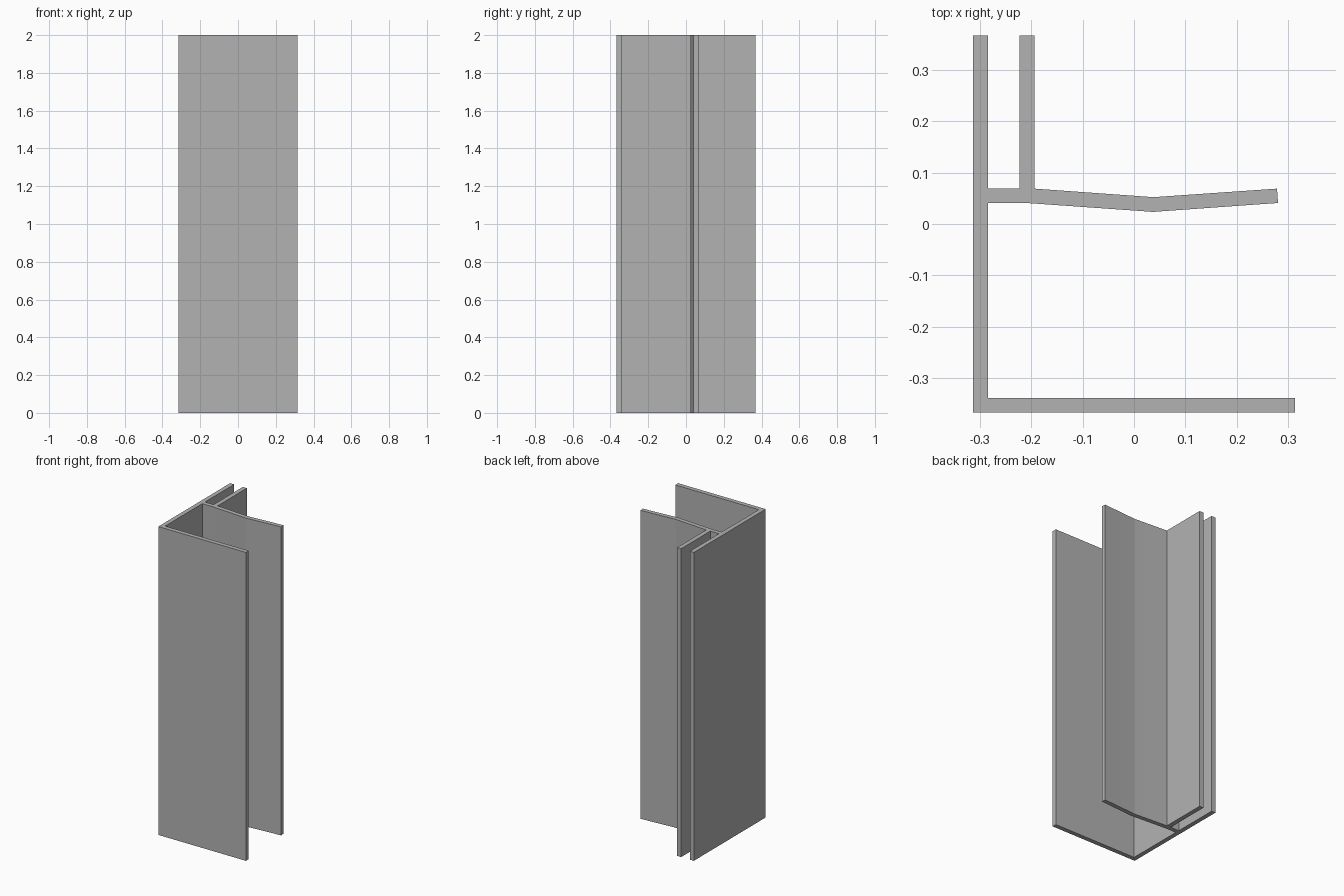
import bpy
import bmesh
import math

cube = bpy.data.objects.get("Cube")
if cube:
    bpy.data.objects.remove(cube, do_unlink=True)

HEIGHT = 2.0

# Plain grey finish
grey = bpy.data.materials.new("plain grey")
grey.use_nodes = True
grey.diffuse_color = (0.45, 0.45, 0.45, 1)
grey.node_tree.nodes["Principled BSDF"].inputs["Base Color"].default_value = (0.45, 0.45, 0.45, 1)

# Cross-section, counter-clockwise
outline = [
    # side wall and front flange
    (-0.314, 0.368), (-0.314, -0.368), (0.314, -0.368), (0.314, -0.339), (-0.285, -0.339),
    # front side of the bridge and bent web
    (-0.285, 0.041), (-0.21, 0.041), (0.025, 0.0245), (0.037, 0.0235), (0.049, 0.0245), (0.281, 0.041),
    # back side of the bent web
    (0.279, 0.069), (0.047, 0.053), (0.038, 0.0525), (0.029, 0.053), (-0.194, 0.069),
    # rear lip, then the slot between lip and wall
    (-0.194, 0.368), (-0.223, 0.368), (-0.223, 0.069), (-0.285, 0.069), (-0.285, 0.368),
]


def extrude_profile(name, points, height, material):
    bm = bmesh.new()
    base = bm.faces.new([bm.verts.new((x, y, 0)) for x, y in points])
    swept = bmesh.ops.extrude_face_region(bm, geom=[base], use_keep_orig=True)
    top = [v for v in swept["geom"] if isinstance(v, bmesh.types.BMVert)]
    bmesh.ops.translate(bm, verts=top, vec=(0, 0, height))
    bmesh.ops.recalc_face_normals(bm, faces=bm.faces[:])
    mesh = bpy.data.meshes.new(name)
    bm.to_mesh(mesh)
    bm.free()
    mesh.materials.append(material)
    obj = bpy.data.objects.new(name, mesh)
    bpy.context.collection.objects.link(obj)
    return obj


# One continuous extruded trim section
trim = extrude_profile("trim_profile", outline, HEIGHT, grey)

# Soft bends in the web, crisp corners elsewhere
bpy.ops.object.select_all(action="DESELECT")
trim.select_set(True)
bpy.context.view_layer.objects.active = trim
bpy.ops.object.shade_smooth_by_angle(angle=math.radians(30))
